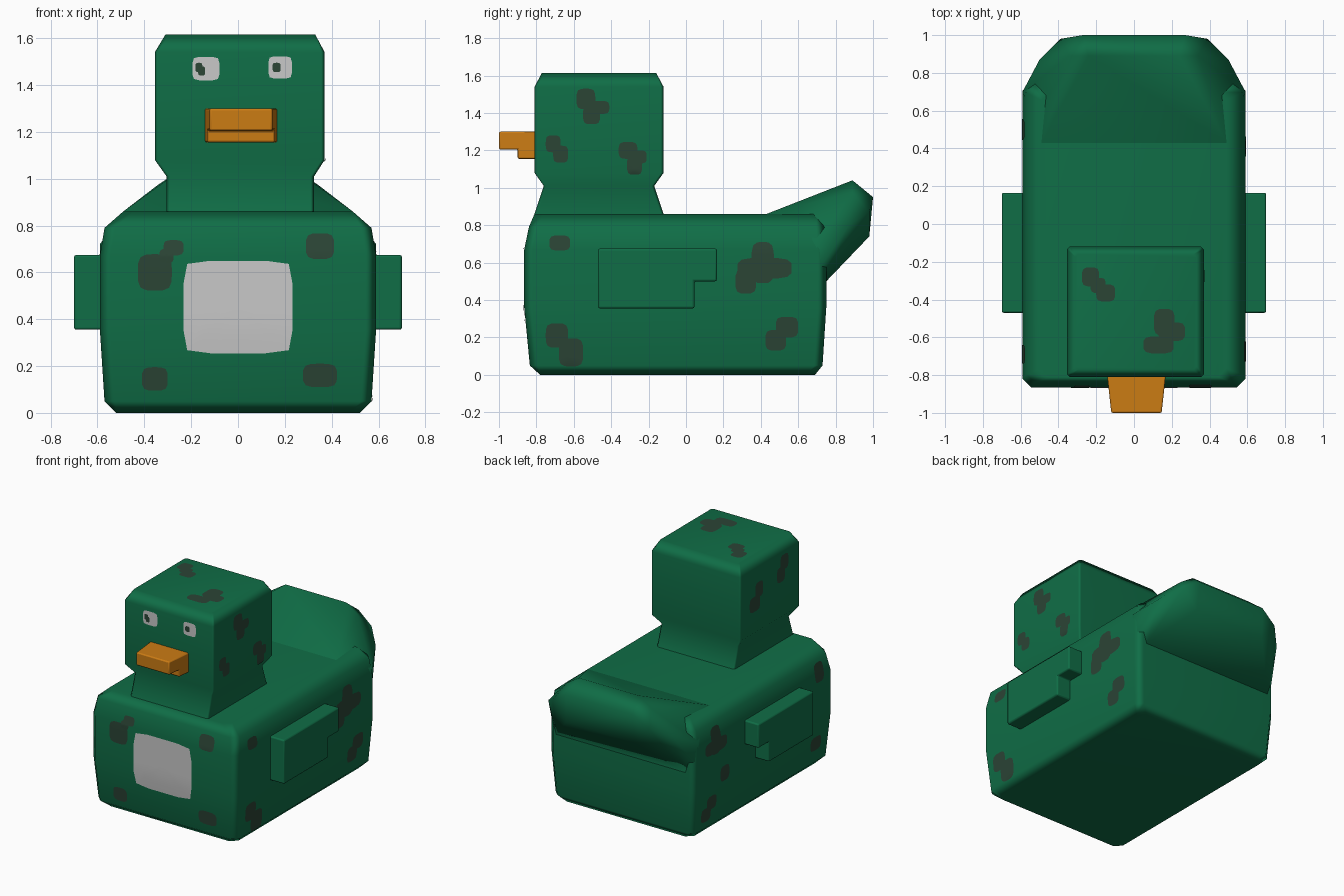
import bpy, bmesh, math
from mathutils import Vector
from mathutils.bvhtree import BVHTree

if "Cube" in bpy.data.objects:
    bpy.data.objects.remove(bpy.data.objects["Cube"])


def mat(name, r, g, b):
    m = bpy.data.materials.new(name)
    m.diffuse_color = (r, g, b, 1)
    m.use_nodes = True
    m.node_tree.nodes["Principled BSDF"].inputs["Base Color"].default_value = m.diffuse_color
    return m


GREEN = mat("green", 0.005, 0.155, 0.062)
DARK = mat("dark_patch", 0.024, 0.058, 0.036)
WHITE = mat("pale_grey", 0.58, 0.58, 0.58)
ORANGE = mat("orange", 0.60, 0.20, 0.007)


def finish(bm, name, material, bevel=0, closed=True):
    """Turn a bmesh into a smooth-shaded object and return its ray-cast tree."""
    if closed:
        bmesh.ops.recalc_face_normals(bm, faces=bm.faces)
    tree = BVHTree.FromBMesh(bm)
    me = bpy.data.meshes.new(name)
    bm.to_mesh(me)
    bm.free()
    ob = bpy.data.objects.new(name, me)
    me.materials.append(material)
    bpy.context.collection.objects.link(ob)
    bpy.ops.object.select_all(action='DESELECT')
    ob.select_set(True)
    bpy.context.view_layer.objects.active = ob
    bpy.ops.object.shade_smooth_by_angle(angle=math.radians(65))
    if bevel:
        b = ob.modifiers.new("Bevel", 'BEVEL')
        b.width, b.segments = bevel, 2
    if closed:
        ob.modifiers.new("Normals", 'WEIGHTED_NORMAL').keep_sharp = True
    return tree


def loft(name, sections, c, material):
    """Stack chamfered rectangles (z, x0, x1, y0, y1) into a closed block."""
    bm = bmesh.new()
    rings = []
    for z, x0, x1, y0, y1 in sections:
        pts = [(x0 + c, y0), (x1 - c, y0), (x1, y0 + c), (x1, y1 - c),
               (x1 - c, y1), (x0 + c, y1), (x0, y1 - c), (x0, y0 + c)]
        rings.append([bm.verts.new((x, y, z)) for x, y in pts])
    for a, b in zip(rings, rings[1:]):
        for i in range(8):
            j = (i + 1) % 8
            bm.faces.new((a[i], a[j], b[j], b[i]))
    bm.faces.new(rings[0][::-1])
    bm.faces.new(rings[-1])
    return finish(bm, name, material)


def prism(name, profile, x0, x1, material, bevel, cx=0.0, taper=lambda y: 1.0):
    """Extrude a (y, z) profile along x, with optional width taper."""
    bm = bmesh.new()
    a, b = [[bm.verts.new((cx + x * taper(y), y, z)) for y, z in profile] for x in (x0, x1)]
    n = len(profile)
    for i in range(n):
        j = (i + 1) % n
        bm.faces.new((a[i], a[j], b[j], b[i]))
    bm.faces.new(a[::-1])
    bm.faces.new(b)
    finish(bm, name, material, bevel)


# ray origin and direction for a (u, v) point on each side
SIDES = {
    'front': (lambda u, v: (u, -5, v), Vector((0, 1, 0))),
    'right': (lambda u, v: (5, u, v), Vector((-1, 0, 0))),
    'left': (lambda u, v: (-5, u, v), Vector((1, 0, 0))),
    'top': (lambda u, v: (u, v, 5), Vector((0, 0, -1))),
}


def plates(name, tree, side, pieces, material, lift=0.004, power=4):
    """Rounded-square skins (u, v, width, height) laid on a surface."""
    origin, d = SIDES[side]
    bm = bmesh.new()
    n = 20

    def put(u, v):
        return bm.verts.new(tree.ray_cast(Vector(origin(u, v)), d)[0] - d * lift)

    for u, v, w, h in pieces:
        mid, prev = put(u, v), None
        for r in (0.33, 0.67, 1.0):
            ring = []
            for i in range(n):
                t = 2 * math.pi * (i + 0.5) / n
                c, s = math.cos(t), math.sin(t)
                k = r / (abs(c) ** power + abs(s) ** power) ** (1 / power)
                ring.append(put(u + c * k * w / 2, v + s * k * h / 2))
            for i in range(n):
                j = (i + 1) % n
                bm.faces.new((prev[i], ring[i], ring[j], prev[j]) if prev
                             else (mid, ring[i], ring[j]))
            prev = ring
    bm.normal_update()
    bmesh.ops.reverse_faces(bm, faces=[f for f in bm.faces if f.normal.dot(d) > 0])
    finish(bm, name, material, closed=False)


# body block
body = loft("body", [
    (0.00, -0.52, 0.52, -0.78, 0.69), (0.05, -0.57, 0.57, -0.835, 0.73),
    (0.36, -0.59, 0.59, -0.865, 0.75), (0.67, -0.59, 0.59, -0.865, 0.75),
    (0.79, -0.57, 0.57, -0.84, 0.74), (0.86, -0.49, 0.49, -0.81, 0.70)], 0.045, GREEN)

# neck and head
head = loft("head", [
    (0.80, -0.305, 0.325, -0.82, -0.10), (0.86, -0.305, 0.325, -0.81, -0.12),
    (1.01, -0.305, 0.325, -0.76, -0.17), (1.08, -0.355, 0.37, -0.81, -0.12),
    (1.54, -0.355, 0.37, -0.81, -0.12), (1.615, -0.31, 0.33, -0.77, -0.16)], 0.015, GREEN)

# upturned tail, as the hull of a mirrored outline
bm = bmesh.new()
for x, y, z in [(0.49, 0.43, 0.86), (0.40, 0.72, 0.92), (0.24, 0.89, 1.04), (0.34, 0.89, 0.975),
                (0.27, 1.00, 0.95), (0.39, 0.98, 0.87), (0.28, 0.98, 0.74), (0.50, 0.87, 0.80),
                (0.59, 0.70, 0.72), (0.585, 0.70, 0.55), (0.52, 0.75, 0.50), (0.50, 0.43, 0.60)]:
    for s in (-1, 1):
        bm.verts.new((s * x, y, z))
hull = bmesh.ops.convex_hull(bm, input=bm.verts)
bmesh.ops.delete(bm, geom=[v for v in bm.verts if not v.link_faces], context='VERTS')
finish(bm, "tail", GREEN)

# stepped wings
WING = [(-0.47, 0.355), (0.045, 0.355), (0.045, 0.50), (0.165, 0.50), (0.165, 0.675), (-0.47, 0.675)]
prism("right_wing", WING, 0.54, 0.70, GREEN, 0.01)
prism("left_wing", WING, -0.70, -0.54, GREEN, 0.01)

# bill, narrower at the tip
BILL = [(-0.78, 1.155), (-0.90, 1.155), (-0.90, 1.205), (-1.0, 1.205), (-1.0, 1.30), (-0.78, 1.30)]
prism("bill", BILL, -0.155, 0.155, ORANGE, 0.008, 0.013, lambda y: 1 + (y + 0.8) * 0.7)

# chest panel and eyes
plates("chest_panel", body, 'front', [(0, 0.452, 0.465, 0.395)], WHITE, power=10)
plates("eyes", head, 'front', [(-0.137, 1.47, 0.115, 0.10), (0.18, 1.475, 0.10, 0.095)], WHITE, power=6)
plates("pupils", head, 'front', [(-0.167, 1.475, 0.03, 0.04), (-0.155, 1.46, 0.03, 0.04),
                                 (0.165, 1.475, 0.035, 0.04)], DARK, 0.008)

# camouflage patches
plates("front_patches", body, 'front', [
    (-0.355, 0.60, 0.145, 0.155), (-0.275, 0.705, 0.085, 0.065), (-0.305, 0.67, 0.06, 0.06),
    (0.35, 0.712, 0.12, 0.11), (-0.355, 0.145, 0.11, 0.10), (0.35, 0.16, 0.145, 0.10)], DARK)
plates("right_body_patches", body, 'right', [
    (-0.675, 0.705, 0.11, 0.08), (-0.69, 0.21, 0.12, 0.13), (-0.615, 0.12, 0.13, 0.15),
    (0.41, 0.60, 0.12, 0.22), (0.42, 0.57, 0.29, 0.11), (0.32, 0.50, 0.11, 0.13),
    (0.54, 0.255, 0.12, 0.11), (0.48, 0.185, 0.11, 0.11)], DARK)
plates("left_body_patches", body, 'left', [
    (0.50, 0.66, 0.11, 0.20), (0.50, 0.62, 0.25, 0.10), (0.40, 0.385, 0.10, 0.11),
    (0.54, 0.22, 0.11, 0.10), (0.60, 0.15, 0.11, 0.10),
    (-0.69, 0.70, 0.10, 0.14), (-0.66, 0.19, 0.12, 0.10)], DARK)
plates("right_head_patches", head, 'right', [
    (-0.535, 1.475, 0.10, 0.11), (-0.465, 1.43, 0.11, 0.07), (-0.505, 1.39, 0.09, 0.10),
    (-0.71, 1.235, 0.08, 0.09), (-0.67, 1.18, 0.08, 0.09),
    (-0.31, 1.20, 0.10, 0.09), (-0.255, 1.165, 0.09, 0.07), (-0.275, 1.12, 0.08, 0.10)], DARK)
plates("left_head_patches", head, 'left', [
    (-0.62, 1.47, 0.09, 0.11), (-0.58, 1.39, 0.09, 0.11),
    (-0.33, 1.38, 0.09, 0.11), (-0.28, 1.29, 0.12, 0.11)], DARK)
plates("head_top_patches", head, 'top', [
    (-0.23, -0.28, 0.09, 0.10), (-0.19, -0.325, 0.08, 0.08), (-0.15, -0.365, 0.10, 0.09),
    (0.16, -0.52, 0.11, 0.14), (0.20, -0.57, 0.14, 0.10), (0.13, -0.64, 0.16, 0.09)], DARK)
